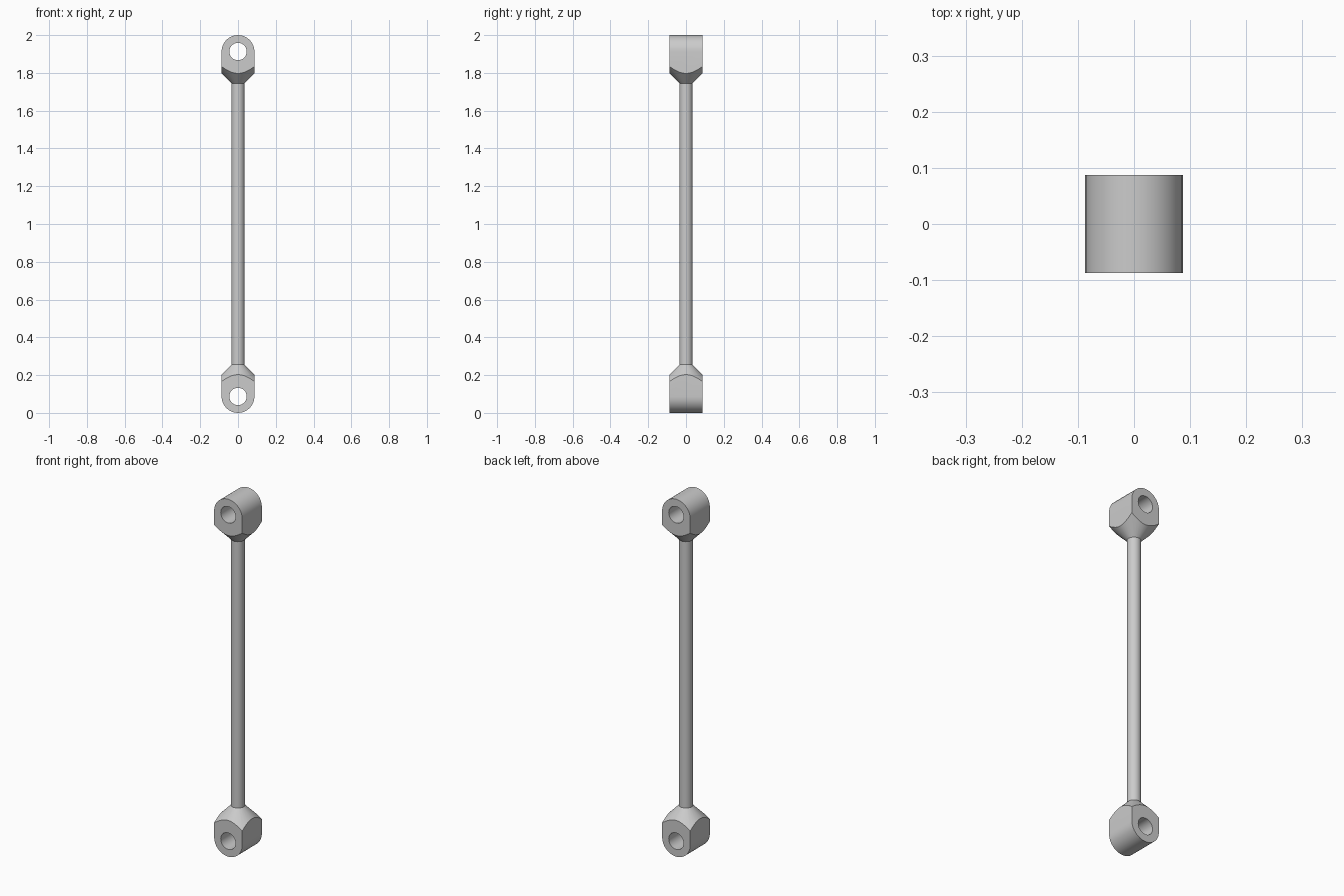
import bpy, bmesh
from math import pi, sin, cos

if "Cube" in bpy.data.objects:
    bpy.data.objects.remove(bpy.data.objects["Cube"])

R, HOLE, ROD, NECK, SEG = 0.087, 0.046, 0.035, 0.255, 32
MID = 1.0  # objects sit at mid height so the eye end can be mirrored in z


def add_object(name, bm):
    bmesh.ops.recalc_face_normals(bm, faces=bm.faces)
    mesh = bpy.data.meshes.new(name)
    bm.to_mesh(mesh)
    bm.free()
    obj = bpy.data.objects.new(name, mesh)
    obj.location.z = MID
    bpy.context.collection.objects.link(obj)
    return obj


def prism(name, profile, half):
    """Extrude an xz profile (z measured from the ground) along y."""
    bm = bmesh.new()
    face = bm.faces.new([bm.verts.new((x, -half, z - MID)) for x, z in profile])
    out = bmesh.ops.extrude_face_region(bm, geom=[face])
    verts = [v for v in out["geom"] if isinstance(v, bmesh.types.BMVert)]
    bmesh.ops.translate(bm, vec=(0, 2 * half, 0), verts=verts)
    return add_object(name, bm)


def cone(name, r1, r2, z1, z2):
    bm = bmesh.new()
    bmesh.ops.create_cone(bm, cap_ends=True, segments=SEG, radius1=r1, radius2=r2, depth=z2 - z1)
    bmesh.ops.translate(bm, vec=(0, 0, (z1 + z2) / 2 - MID), verts=bm.verts)
    return add_object(name, bm)


def smooth(obj):
    bpy.ops.object.select_all(action="DESELECT")
    obj.select_set(True)
    bpy.context.view_layer.objects.active = obj
    bpy.ops.object.shade_smooth_by_angle(angle=pi / 9)


# Eye block: rounded bottom, straight sides
arc = [(R * cos(pi + pi * i / 16), R + R * sin(pi + pi * i / 16)) for i in range(17)]
eyes = prism("rod_eyes", arc + [(R, NECK + 0.02), (-R, NECK + 0.02)], R)

# Cutters: pin hole along y and 45 degree neck cone
hole = prism("pin_hole_cutter", [(HOLE * cos(2 * pi * i / SEG), R + HOLE * sin(2 * pi * i / SEG))
                                 for i in range(SEG)], R + 0.05)
neck = cone("neck_cutter", ROD + NECK + 0.1, ROD, -0.1, NECK)

for cutter, operation in ((hole, "DIFFERENCE"), (neck, "INTERSECT")):
    mod = eyes.modifiers.new(cutter.name, "BOOLEAN")
    mod.object, mod.operation, mod.solver = cutter, operation, "EXACT"

# Mirror the eye to the other end
mirror = eyes.modifiers.new("mirror", "MIRROR")
mirror.use_axis = (False, False, True)

# Bake the eyes and drop the cutters
bpy.context.view_layer.update()
baked = bpy.data.meshes.new_from_object(eyes.evaluated_get(bpy.context.evaluated_depsgraph_get()))
eyes.modifiers.clear()
eyes.data = baked
for cutter in (hole, neck):
    bpy.data.objects.remove(cutter)
smooth(eyes)

# Connecting rod
smooth(cone("connecting_rod", ROD, ROD, NECK - 0.01, 2 * MID - NECK + 0.01))
